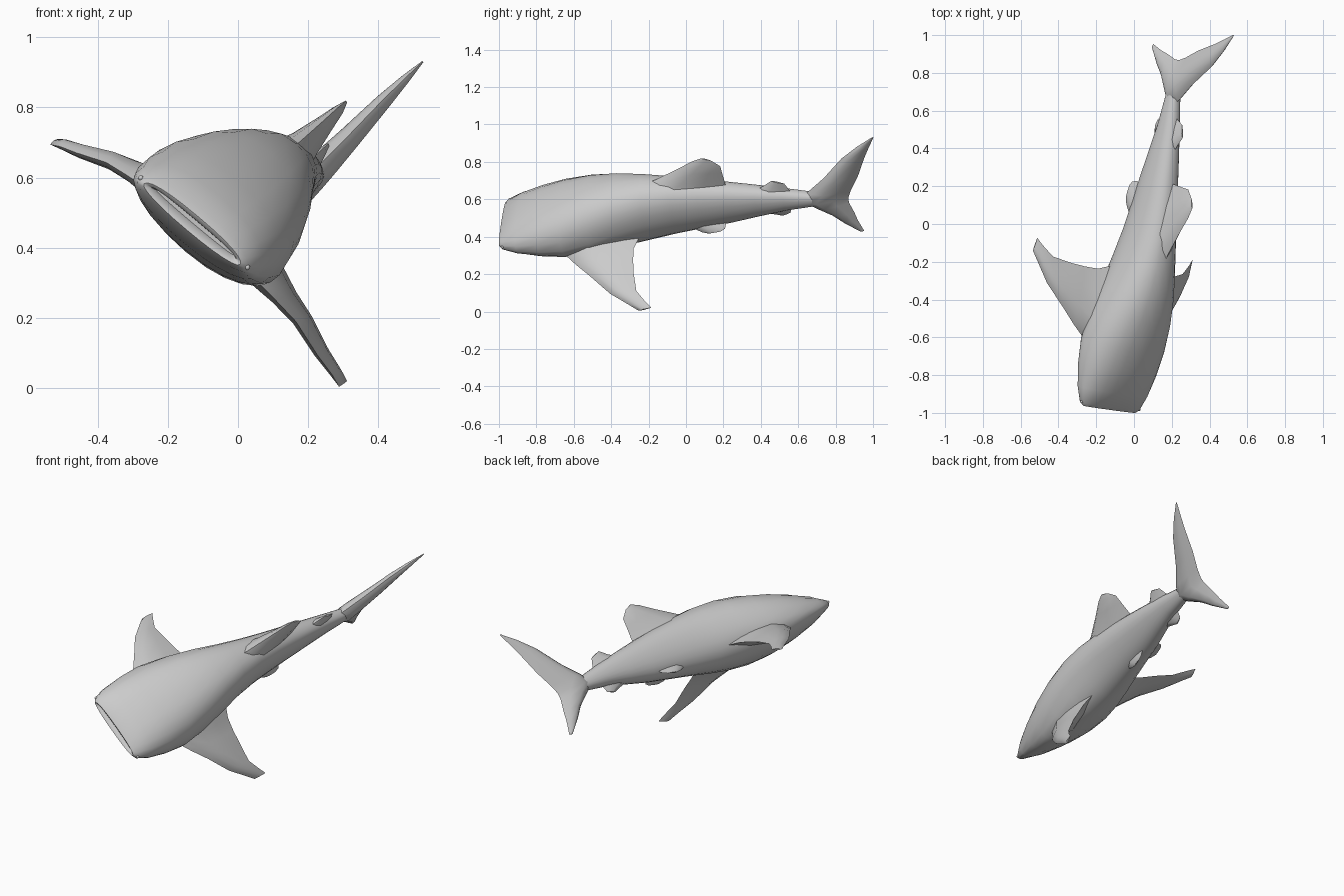
import bpy, bmesh, math
from mathutils import Matrix, Vector

# Swimming pose: the fish is rolled, slightly yawed and pitched.
# Local axes: u = fish's side, v = along the body to the tail, w = up its back
U = Vector((0.762, -0.104, -0.639))
V = Vector((0.198, 0.977, 0.078))
W = Vector((0.616, -0.186, 0.765))
POSE = Matrix((U, V, W)).transposed().to_4x4()
POSE.translation = U * -0.297

grey = bpy.data.materials.new("skin grey")
grey.diffuse_color = (0.6, 0.6, 0.6, 1)


def finish(bm, name, angle=50):
    bmesh.ops.recalc_face_normals(bm, faces=bm.faces)
    me = bpy.data.meshes.new(name)
    bm.to_mesh(me)
    bm.free()
    me.materials.append(grey)
    ob = bpy.data.objects.new(name, me)
    bpy.context.collection.objects.link(ob)
    ob.matrix_world = POSE
    bpy.ops.object.select_all(action='DESELECT')
    ob.select_set(True)
    bpy.context.view_layer.objects.active = ob
    bpy.ops.object.shade_smooth_by_angle(angle=math.radians(angle))
    return ob


def loft(name, rings, angle=50):
    """Skin a list of equal-sized closed rings and cap both ends."""
    bm = bmesh.new()
    rows = [[bm.verts.new(p) for p in ring] for ring in rings]
    n = len(rows[0])
    for a, b in zip(rows, rows[1:]):
        for i in range(n):
            j = (i + 1) % n
            bm.faces.new((a[i], a[j], b[j], b[i]))
    bm.faces.new(rows[0])
    bm.faces.new(rows[-1])
    return finish(bm, name, angle)


def body_ring(v, a, top, wide, bottom, n=24):
    """Egg-shaped section with a fuller back than belly."""
    ring = []
    for i in range(n):
        t = 2 * math.pi * i / n
        c, s = math.cos(t), math.sin(t)
        h, p = (top - wide, 0.83) if s > 0 else (wide - bottom, 0.9)
        ring.append((a * math.copysign(abs(c) ** p, c), v,
                     wide + h * math.copysign(abs(s) ** 0.92, s)))
    return ring


def fin_ring(lead, trail, thick, side):
    """Lens section from the leading to the trailing edge."""
    lead, trail, side = Vector(lead), Vector(trail), Vector(side)
    upper = [(0.12, 0.6), (0.35, 1.0), (0.7, 0.6)]
    ring = [lead]
    ring += [lead.lerp(trail, f) + side * thick * k / 2 for f, k in upper]
    ring.append(trail)
    ring += [lead.lerp(trail, f) - side * thick * k / 2 for f, k in reversed(upper)]
    return ring


def centre_fin(name, sections):
    """Fin in the symmetry plane; section = lead v, lead w, trail v, trail w, thickness."""
    loft(name, [fin_ring((0, a, b), (0, c, d), t, (1, 0, 0))
                for a, b, c, d, t in sections])


def paired_fin(name, sections, side):
    """Left and right fin; section = u, lead v, lead w, trail v, trail w, thickness."""
    for label, m in (("left", -1), ("right", 1)):
        s = Vector((side[0] * m, side[1], side[2])).normalized()
        loft(label + "_" + name, [fin_ring((u * m, a, b), (u * m, c, d), t, s)
                                  for u, a, b, c, d, t in sections])


# Body, starting inside the recessed slot mouth and ending at the tail stalk
loft("body", [body_ring(*s) for s in (
    (-0.910, 0.145, 0.468, 0.462, 0.456),
    (-0.942, 0.163, 0.475, 0.462, 0.447),
    (-0.948, 0.180, 0.488, 0.460, 0.437),
    (-0.930, 0.203, 0.508, 0.455, 0.422),
    (-0.850, 0.228, 0.555, 0.449, 0.384),
    (-0.730, 0.245, 0.600, 0.443, 0.348),
    (-0.600, 0.250, 0.637, 0.442, 0.320),
    (-0.450, 0.227, 0.670, 0.458, 0.304),
    (-0.300, 0.190, 0.685, 0.482, 0.304),
    (-0.150, 0.150, 0.681, 0.492, 0.316),
    (0.000, 0.120, 0.662, 0.496, 0.334),
    (0.150, 0.099, 0.635, 0.490, 0.350),
    (0.300, 0.082, 0.606, 0.485, 0.366),
    (0.450, 0.066, 0.574, 0.480, 0.390),
    (0.600, 0.050, 0.540, 0.472, 0.412),
    (0.730, 0.038, 0.507, 0.462, 0.420),
    (0.850, 0.022, 0.480, 0.455, 0.430))], 60)

# Tail fin, from the lower tip to the upper tip
centre_fin("tail_fin", [
    (0.962, 0.214, 0.985, 0.216, 0.008),
    (0.880, 0.290, 0.965, 0.290, 0.038),
    (0.825, 0.350, 0.956, 0.348, 0.056),
    (0.740, 0.412, 0.940, 0.417, 0.076),
    (0.680, 0.460, 0.942, 0.450, 0.088),
    (0.735, 0.515, 0.965, 0.500, 0.082),
    (0.835, 0.598, 1.020, 0.589, 0.066),
    (0.955, 0.722, 1.080, 0.715, 0.045),
    (1.055, 0.796, 1.120, 0.788, 0.026),
    (1.148, 0.852, 1.156, 0.850, 0.005)])

# Large and small back fins, and the fin under the tail
centre_fin("front_back_fin", [
    (-0.190, 0.640, 0.300, 0.570, 0.130),
    (-0.070, 0.680, 0.300, 0.622, 0.090),
    (0.060, 0.740, 0.297, 0.690, 0.054),
    (0.150, 0.785, 0.296, 0.738, 0.030),
    (0.205, 0.802, 0.252, 0.782, 0.008)])
centre_fin("rear_back_fin", [
    (0.430, 0.545, 0.650, 0.510, 0.060),
    (0.500, 0.577, 0.632, 0.545, 0.034),
    (0.550, 0.608, 0.617, 0.583, 0.010)])
centre_fin("under_tail_fin", [
    (0.420, 0.415, 0.630, 0.440, 0.060),
    (0.500, 0.388, 0.622, 0.405, 0.034),
    (0.560, 0.366, 0.612, 0.380, 0.010)])

# Broad side fins, sweeping back and down
paired_fin("side_fin", [
    (0.130, -0.640, 0.410, -0.190, 0.410, 0.150),
    (0.210, -0.600, 0.388, -0.222, 0.390, 0.095),
    (0.280, -0.535, 0.368, -0.222, 0.364, 0.064),
    (0.355, -0.455, 0.343, -0.216, 0.337, 0.052),
    (0.450, -0.345, 0.288, -0.200, 0.292, 0.040),
    (0.510, -0.245, 0.252, -0.150, 0.262, 0.030),
    (0.540, -0.190, 0.228, -0.118, 0.242, 0.010)], (0.45, 0, 1))

# Small belly fins, hanging down
paired_fin("belly_fin", [
    (0.040, 0.030, 0.400, 0.250, 0.420, 0.060),
    (0.066, 0.090, 0.378, 0.268, 0.390, 0.036),
    (0.084, 0.135, 0.362, 0.262, 0.374, 0.022),
    (0.092, 0.170, 0.356, 0.238, 0.364, 0.008)], (1, 0, 0.6))

# Small eyes at the corners of the head
for label, m in (("left", -1), ("right", 1)):
    bm = bmesh.new()
    bmesh.ops.create_icosphere(bm, subdivisions=2, radius=0.008,
                               matrix=Matrix.Translation((0.199 * m, -0.928, 0.463)))
    finish(bm, label + "_eye")
